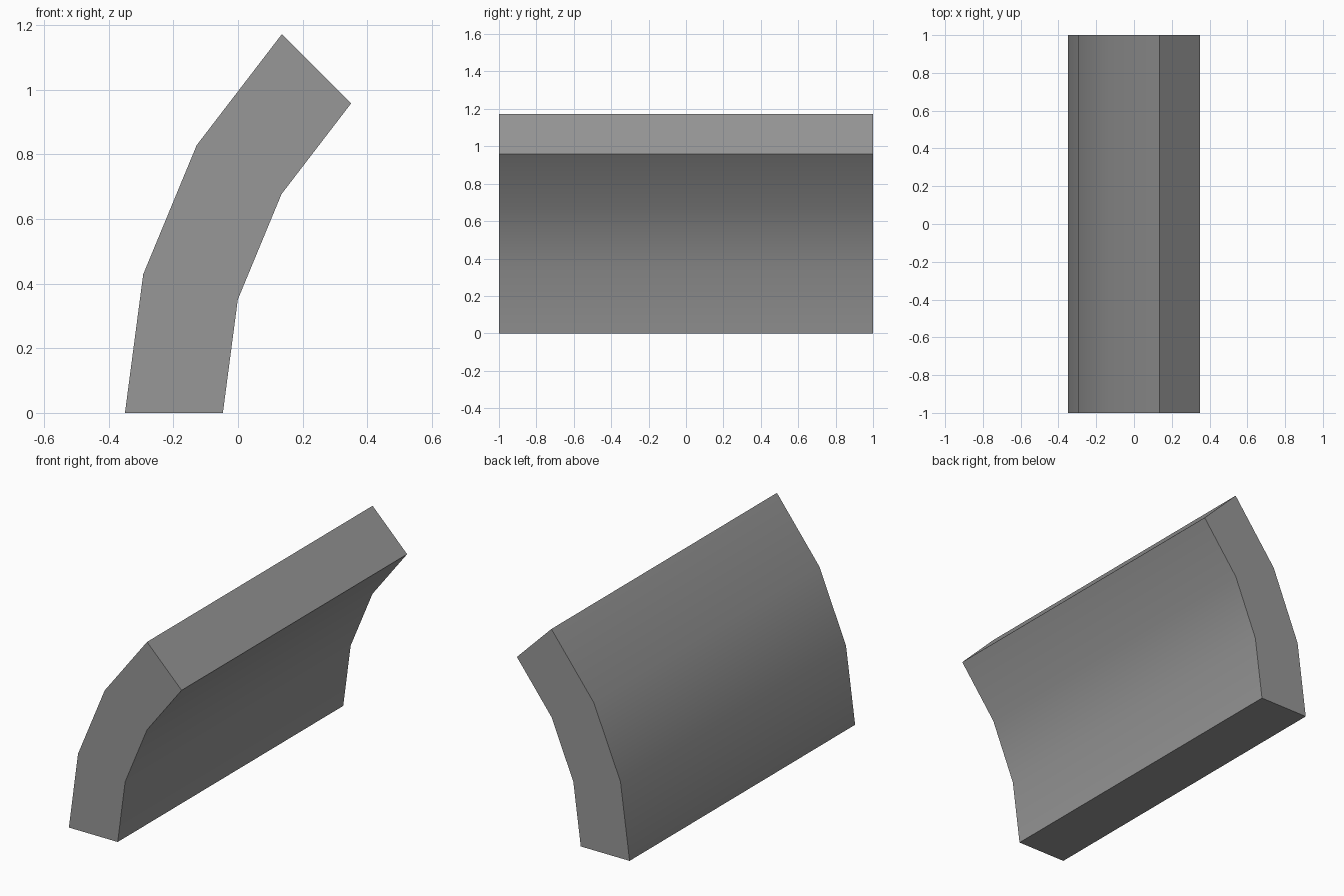
import bpy
import bmesh
from math import cos, sin, radians

cube = bpy.data.objects.get("Cube")
if cube:
    bpy.data.objects.remove(cube, do_unlink=True)

OUTER, INNER = 1.657, 1.354   # arc radii
SWEEP, SEGMENTS = 45, 3
LENGTH = 2.0
CENTER_X = (OUTER + INNER * cos(radians(SWEEP))) / 2

grey = bpy.data.materials.new("neutral_grey")
grey.use_nodes = True
colour = (0.31, 0.31, 0.31, 1)
grey.diffuse_color = colour
grey.node_tree.nodes["Principled BSDF"].inputs["Base Color"].default_value = colour


def arc(radius):
    angles = [radians(SWEEP * i / SEGMENTS) for i in range(SEGMENTS + 1)]
    return [(CENTER_X - radius * cos(a), radius * sin(a)) for a in angles]


# Curved wall section: an arched profile extruded along y
profile = arc(OUTER) + arc(INNER)[::-1]
bm = bmesh.new()
face = bm.faces.new([bm.verts.new((x, -LENGTH / 2, z)) for x, z in profile])
extruded = bmesh.ops.extrude_face_region(bm, geom=[face], use_keep_orig=True)
moved = [v for v in extruded["geom"] if isinstance(v, bmesh.types.BMVert)]
bmesh.ops.translate(bm, verts=moved, vec=(0, LENGTH, 0))
bmesh.ops.recalc_face_normals(bm, faces=bm.faces)

mesh = bpy.data.meshes.new("curved_wall_section")
bm.to_mesh(mesh)
bm.free()
mesh.materials.append(grey)
wall = bpy.data.objects.new("curved_wall_section", mesh)
bpy.context.collection.objects.link(wall)

# Smooth curved sides, crisp ends
bpy.ops.object.select_all(action="DESELECT")
wall.select_set(True)
bpy.context.view_layer.objects.active = wall
bpy.ops.object.shade_smooth_by_angle(angle=radians(30))
